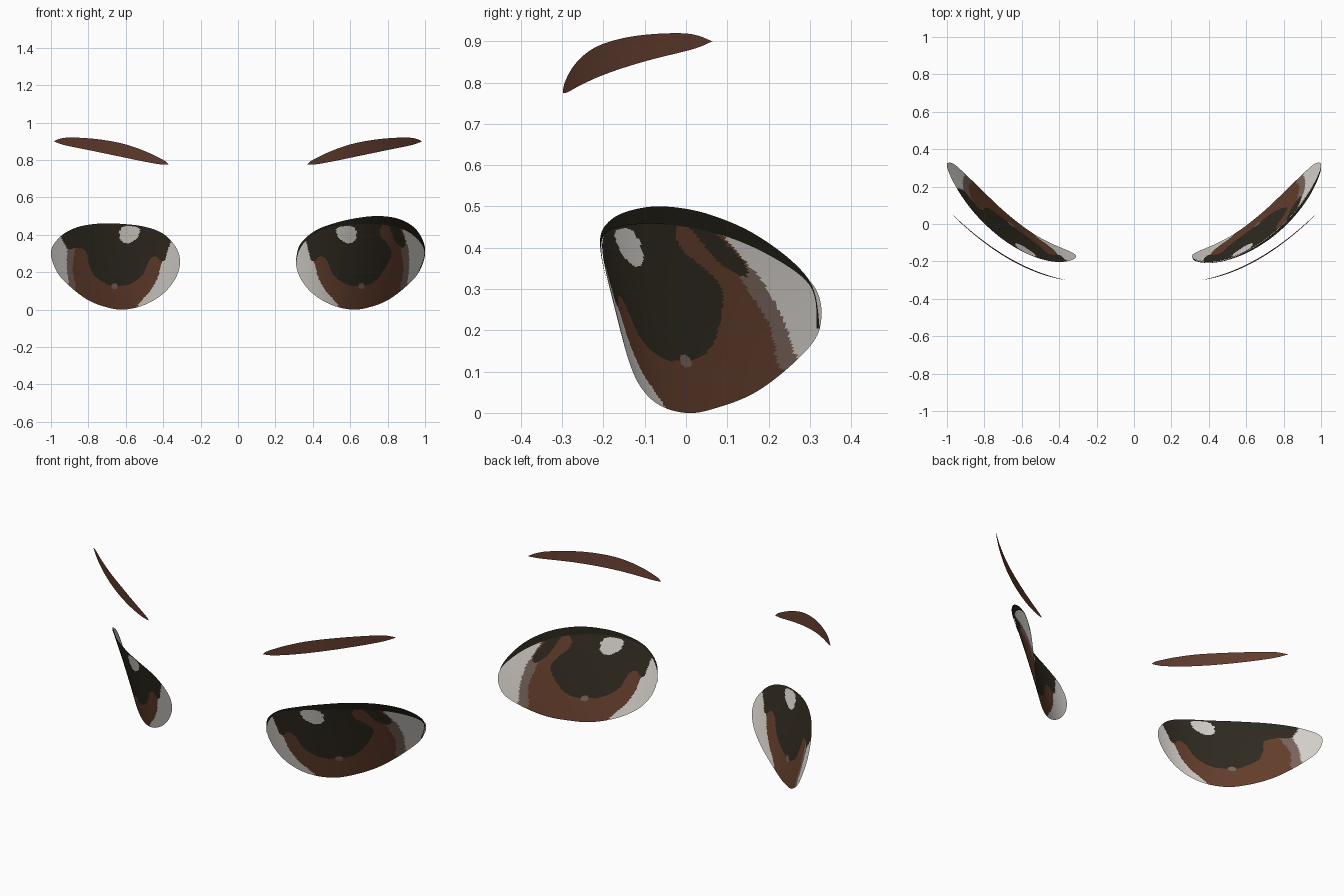
import bpy, bmesh, math
from mathutils import Vector

cube = bpy.data.objects.get("Cube")
if cube:
    bpy.data.objects.remove(cube, do_unlink=True)


def material(name, r, g, b):
    m = bpy.data.materials.new(name)
    m.use_nodes = True
    m.diffuse_color = (r, g, b, 1)
    bsdf = m.node_tree.nodes["Principled BSDF"]
    bsdf.inputs["Base Color"].default_value = (r, g, b, 1)
    bsdf.inputs["Roughness"].default_value = 0.8
    return m


WHITE = material("eye_white", .70, .67, .63)
BROWN = material("iris_brown", .130, .050, .026)
DARK = material("pupil_dark", .030, .024, .015)
GREY = material("shadow_grey", .20, .135, .11)
LASH = material("lash_black", .016, .014, .008)
BROW = material("brow_brown", .125, .047, .028)


def smooth(points, steps, closed=True):
    """Catmull-Rom curve through 2D points."""
    pts = [Vector(p) for p in points]
    n = len(pts)
    at = (lambda i: pts[i % n]) if closed else (lambda i: pts[max(0, min(n - 1, i))])
    out = []
    for i in range(n if closed else n - 1):
        a, b, c, d = at(i - 1), at(i), at(i + 1), at(i + 2)
        for k in range(steps):
            t = k / steps
            out.append(.5 * (2 * b + (c - a) * t + (2 * a - 5 * b + 4 * c - d) * t * t
                             + (3 * b - a - 3 * c + d) * t ** 3))
    if not closed:
        out.append(pts[-1])
    return out


def inside(p, poly):
    hit = False
    for a, b in zip(poly, poly[1:] + poly[:1]):
        if (a.y > p.y) != (b.y > p.y) and p.x < a.x + (p.y - a.y) * (b.x - a.x) / (b.y - a.y):
            hit = not hit
    return hit


# Curved face surfaces that the flat shapes are laid on
def eye_depth(x, z):
    return -.222 + .94 * (x - .31) ** 2 + (.25 + .8 * (x - .35) ** 2) * (.45 - z)


def lash_depth(x, z):
    return eye_depth(x, z) - .003


def brow_depth(x, z):
    d = x - .37
    return -.305 + .225 * d + .626 * d * d + .1 * (.84 - z)


def sheet(name, rows, depth, side, mats, rule=None, closed=False):
    """Skin rows of (x, z) points, laid on a depth surface; side is +1 or -1."""
    bm = bmesh.new()
    grid = [[bm.verts.new((side * p.x, depth(p.x, p.y), p.y)) for p in row] for row in rows]
    count = len(rows[0])
    for i in range(len(rows) - 1):
        for j in range(count if closed else count - 1):
            k = (j + 1) % count
            f = bm.faces.new((grid[i][j], grid[i][k], grid[i + 1][k], grid[i + 1][j]))
            f.smooth = True
            if rule:
                c = f.calc_center_median()
                f.material_index = rule(Vector((abs(c.x), c.z)))
    bmesh.ops.remove_doubles(bm, verts=bm.verts, dist=1e-5)
    bmesh.ops.dissolve_degenerate(bm, edges=bm.edges, dist=1e-6)
    bm.normal_update()
    if sum(f.normal.y * f.calc_area() for f in bm.faces) > 0:
        bmesh.ops.reverse_faces(bm, faces=bm.faces)
    me = bpy.data.meshes.new(name)
    bm.to_mesh(me)
    bm.free()
    for m in mats:
        me.materials.append(m)
    ob = bpy.data.objects.new(name, me)
    bpy.context.collection.objects.link(ob)
    return ob


# Eye outline and its painted regions, as (x, z) curves
rim = smooth([(.31, .25), (.33, .33), (.4, .405), (.5, .443), (.62, .458), (.74, .46),
              (.86, .44), (.95, .39), (1, .31), (.97, .205), (.9, .125), (.8, .05),
              (.7, .012), (.61, 0), (.5, .025), (.4, .085), (.335, .165)], 11)
iris = smooth([(.41, .5), (.4, .36), (.41, .24), (.45, .13), (.53, .03), (.6, -.06),
               (.85, -.06), (.895, .12), (.91, .2), (.905, .33), (.88, .42), (.84, .5)], 6)
strip = smooth([(.87, .35), (.905, .35), (.915, .25), (.9, .12), (.865, .11), (.885, .22)], 5)
highlight = smooth([(.525, .43), (.56, .446), (.61, .446), (.632, .42), (.63, .375),
                    (.605, .356), (.57, .36), (.535, .39)], 4)
dot = [Vector((.66 + .016 * math.cos(t), .125 + .016 * math.sin(t)))
       for t in (k * math.tau / 12 for k in range(12))]
pupil_inner = [(.38, .5), (.38, .3), (.405, .255), (.435, .283), (.475, .265), (.505, .19),
               (.57, .14), (.65, .125)]
pupil_left = smooth(pupil_inner + [(.73, .15), (.785, .22), (.82, .3), (.80, .35), (.765, .39),
                                   (.757, .43), (.765, .5)], 6)
pupil_right = smooth(pupil_inner + [(.71, .14), (.775, .19), (.80, .26), (.815, .315),
                                    (.86, .33), (.92, .335), (.92, .5)], 6)
fleck = smooth([(.79, .5), (.815, .43), (.83, .385), (.855, .345), (.885, .33), (.895, .365),
                (.87, .42), (.85, .5)], 5)

palette = [WHITE, BROWN, DARK, GREY]
left_regions = [(1, iris), (3, strip), (2, pupil_left), (2, fleck), (0, highlight), (3, dot)]
right_regions = [(1, iris), (3, strip), (2, pupil_right), (0, highlight), (3, dot)]


def painter(regions):
    def rule(p):
        index = 0
        for slot, poly in regions:
            if inside(p, poly):
                index = slot
        return index
    return rule


centre = Vector((.66, .24))
rings = [[centre.lerp(p, k / 55) for p in rim] for k in range(56)]
sheet("left_eye", rings, eye_depth, 1, palette, painter(left_regions), closed=True)
sheet("right_eye", rings, eye_depth, -1, palette, painter(right_regions), closed=True)


def band(lower, upper, steps=8, rows=6):
    low, top = smooth(lower, steps, False), smooth(upper, steps, False)
    return [[a.lerp(b, k / rows) for a, b in zip(low, top)] for k in range(rows + 1)]


# Upper lash, on the left eye only
sheet("left_upper_lash",
      band([(.31, .25), (.334, .33), (.4, .402), (.5, .44), (.62, .455), (.74, .457),
            (.86, .437), (.947, .388), (.996, .31), (.967, .205)],
           [(.309, .25), (.33, .345), (.41, .42), (.52, .463), (.64, .49), (.76, .5),
            (.87, .481), (.955, .425), (1, .325), (.972, .205)]),
      lash_depth, 1, [LASH])

# Brows
brow = band([(.37, .775), (.42, .777), (.52, .795), (.65, .822), (.8, .853), (.93, .88), (.985, .9)],
            [(.37, .775), (.40, .80), (.5, .848), (.62, .888), (.77, .913), (.92, .919), (.985, .9)])
for name, side in (("left_brow", 1), ("right_brow", -1)):
    sheet(name, brow, brow_depth, side, [BROW])
